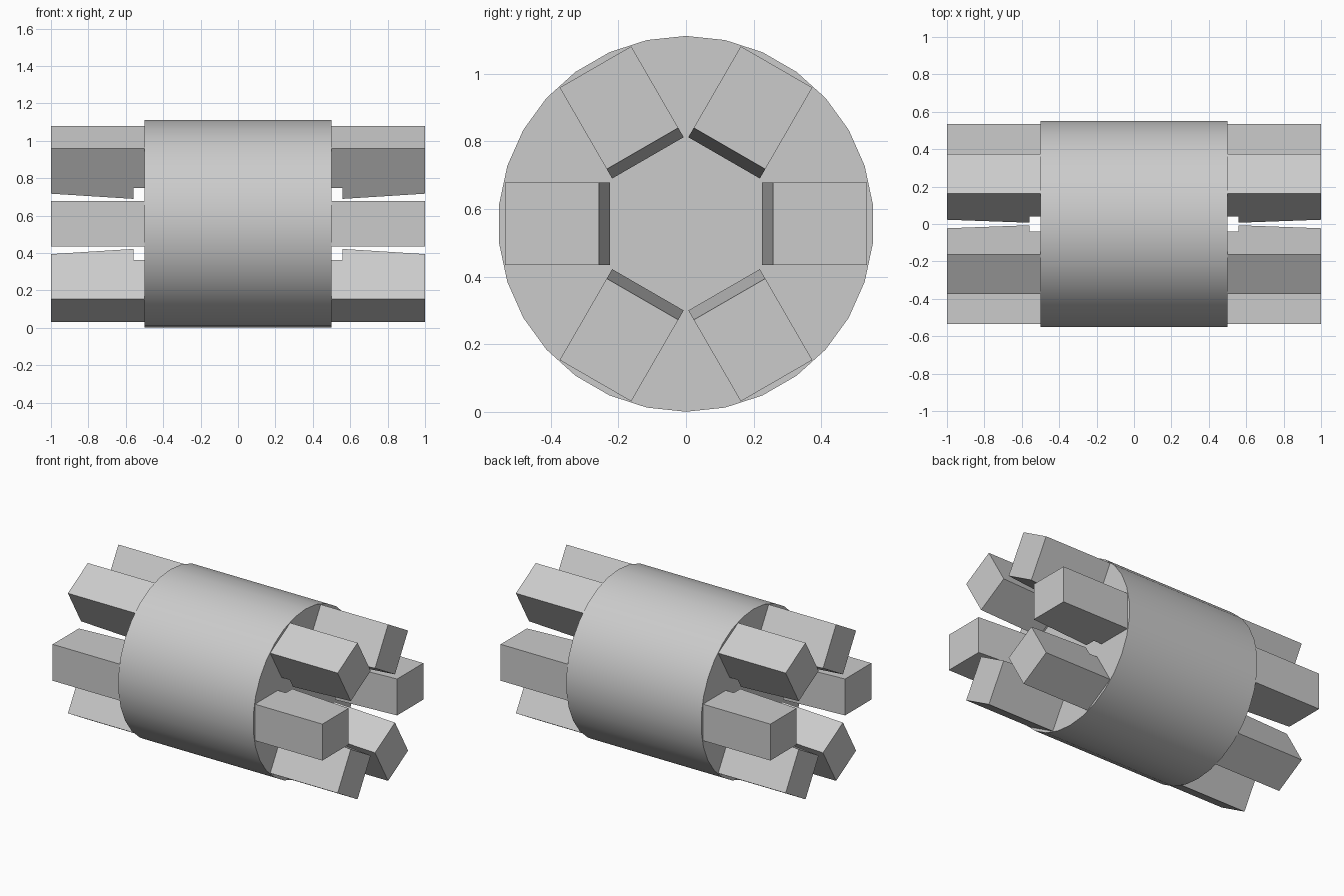
import bpy, bmesh, math
from mathutils import Matrix, Vector

cube = bpy.data.objects.get("Cube")
if cube:
    bpy.data.objects.remove(cube, do_unlink=True)

AXIS_Z = 0.556      # height of the turning axis
BODY_R = 0.555
JAW_HALF = 0.122

steel = bpy.data.materials.new("grey_steel")
steel.use_nodes = True
grey = (0.6, 0.6, 0.6, 1)
steel.diffuse_color = grey
steel.node_tree.nodes["Principled BSDF"].inputs["Base Color"].default_value = grey


def add_object(name, bm):
    bmesh.ops.recalc_face_normals(bm, faces=bm.faces)
    mesh = bpy.data.meshes.new(name)
    bm.to_mesh(mesh)
    bm.free()
    mesh.materials.append(steel)
    obj = bpy.data.objects.new(name, mesh)
    obj.location.z = AXIS_Z
    bpy.context.collection.objects.link(obj)
    return obj


# Round body lying along x, smooth around its side
bm = bmesh.new()
bmesh.ops.create_cone(bm, cap_ends=True, segments=30, radius1=BODY_R,
                      radius2=BODY_R, depth=1.0)
bmesh.ops.rotate(bm, verts=bm.verts, matrix=Matrix.Rotation(math.pi / 2, 3, "Y"))
top = max(bm.verts, key=lambda v: v.co.z).co
bmesh.ops.rotate(bm, verts=bm.verts,
                 matrix=Matrix.Rotation(math.atan2(top.y, top.z), 3, "X"))
body = add_object("chuck_body", bm)
bpy.context.view_layer.objects.active = body
body.select_set(True)
bpy.ops.object.shade_smooth_by_angle(angle=math.radians(30))
body.select_set(False)

# Jaw side profile as (x, radius): relief step at the root, tapered grip face
JAW_PROFILE = [(0.48, 0.293), (0.56, 0.293), (0.56, 0.225),
               (1.0, 0.257), (1.0, 0.535), (0.48, 0.535)]


def add_jaw(name, side, angle):
    bm = bmesh.new()
    face = bm.faces.new([bm.verts.new((side * x, r, -JAW_HALF))
                         for x, r in JAW_PROFILE])
    swept = bmesh.ops.extrude_face_region(bm, geom=[face])
    verts = [g for g in swept["geom"] if isinstance(g, bmesh.types.BMVert)]
    bmesh.ops.translate(bm, verts=verts, vec=Vector((0, 0, 2 * JAW_HALF)))
    bmesh.ops.rotate(bm, verts=bm.verts, matrix=Matrix.Rotation(angle, 3, "X"))
    add_object(name, bm)


# Six jaws around each end
for label, side in (("left", 1), ("right", -1)):
    for i in range(6):
        add_jaw(f"{label}_jaw_{i + 1}", side, i * math.pi / 3)
